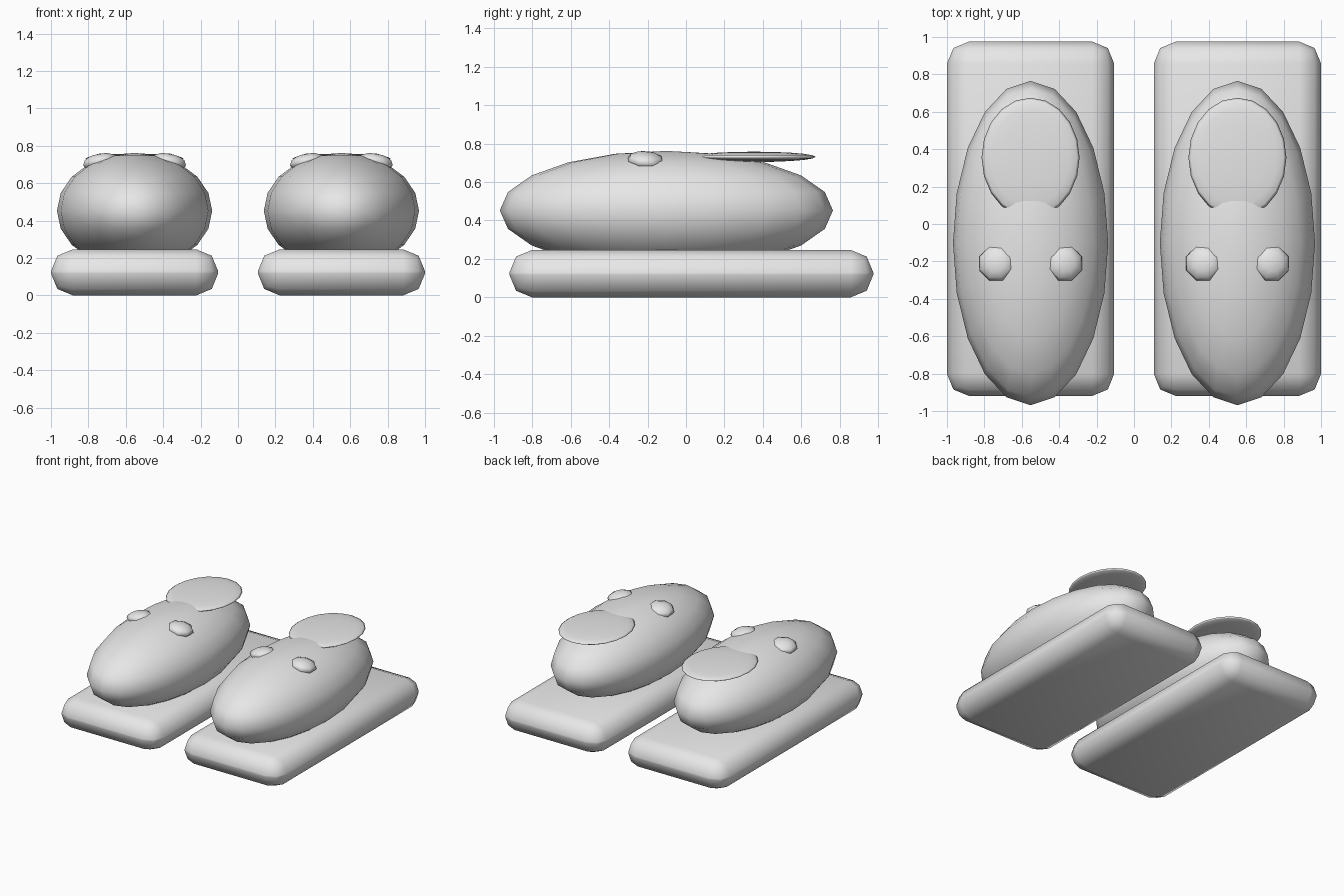
import bpy

cube = bpy.data.objects.get("Cube")
if cube:
    bpy.data.objects.remove(cube, do_unlink=True)

# One plain colour for every part
grey = bpy.data.materials.new("light_grey")
grey.use_nodes = True
tone = (0.8, 0.8, 0.8, 1)
grey.diffuse_color = tone
grey.node_tree.nodes["Principled BSDF"].inputs["Base Color"].default_value = tone


def finish(name):
    obj = bpy.context.object
    obj.name = name
    obj.data.materials.append(grey)
    bpy.ops.object.transform_apply(location=False, rotation=True, scale=True)
    bpy.ops.object.shade_smooth()
    return obj


def ellipsoid(name, centre, radii, segments, rings, turn=(0, 0, 0)):
    bpy.ops.mesh.primitive_uv_sphere_add(segments=segments, ring_count=rings,
                                         radius=1, location=centre, rotation=turn)
    bpy.context.object.scale = radii
    return finish(name)


def rounded_slab(name, centre, size, bevel):
    bpy.ops.mesh.primitive_cube_add(size=1, location=centre)
    bpy.context.object.scale = size
    obj = finish(name)
    mod = obj.modifiers.new("rounding", 'BEVEL')
    mod.width = bevel
    mod.segments = 2
    return obj


# A pair of animal slippers, the same for each foot
for foot, x in (("right", -0.553), ("left", 0.553)):
    rounded_slab(foot + "_sole", (x, 0.028, 0.123), (0.894, 1.894, 0.246), 0.117)
    ellipsoid(foot + "_upper", (x, -0.102, 0.452), (0.415, 0.867, 0.31), 20, 10)
    # Flat flap behind the top of the upper
    ellipsoid(foot + "_flap", (x, 0.355, 0.731), (0.262, 0.32, 0.027), 20, 10)
    # Eyes, leaning outward a little
    for eye, side in (("right", -1), ("left", 1)):
        ellipsoid(f"{foot}_{eye}_eye", (x + side * 0.183, -0.21, 0.713),
                  (0.1, 0.1, 0.045), 8, 6, (0, side * 0.2, side * 0.39))
